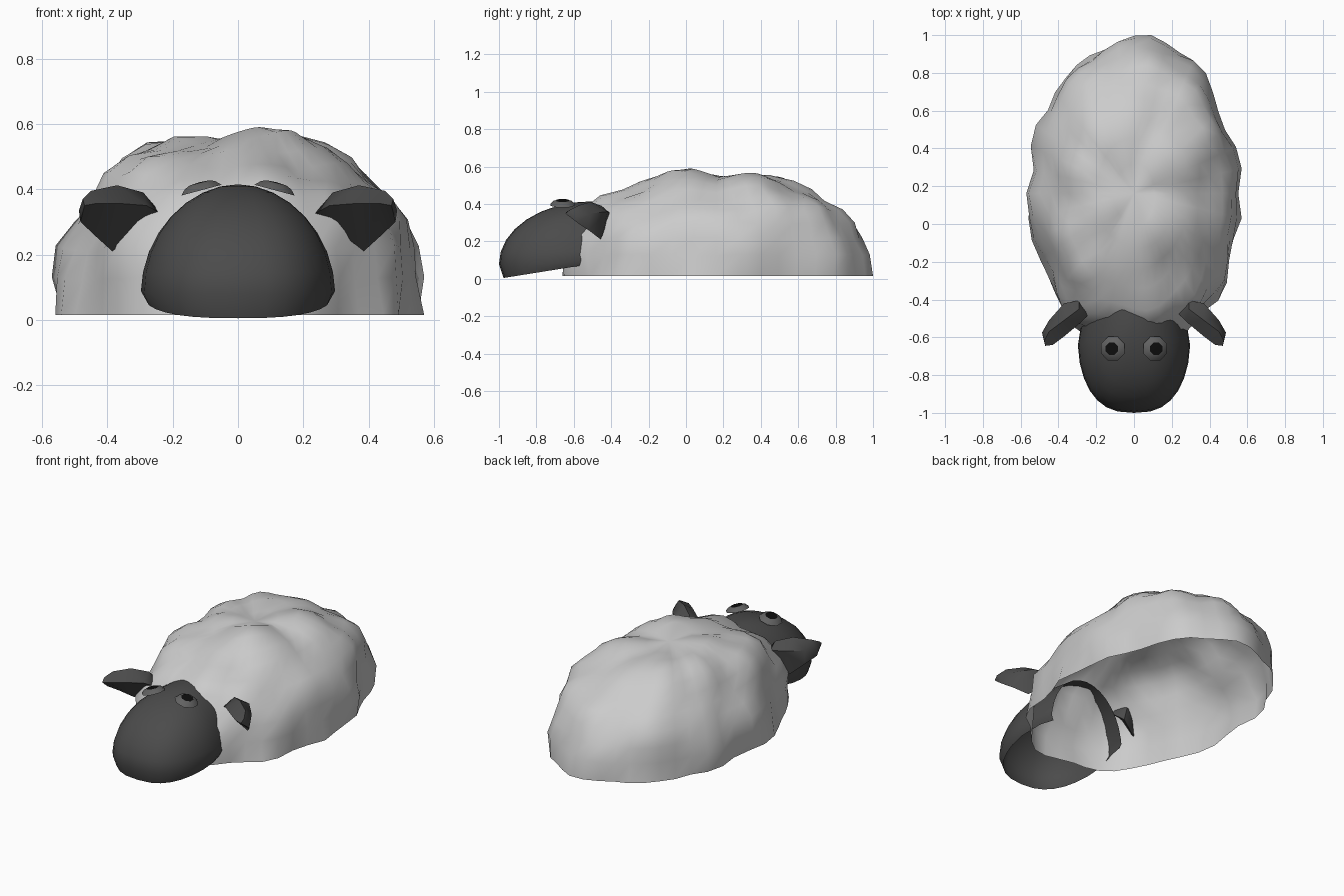
import bpy, bmesh
from math import sin, cos, pi, radians
from mathutils import Vector, Matrix, noise

if "Cube" in bpy.data.objects:
    bpy.data.objects.remove(bpy.data.objects["Cube"])


def material(name, g):
    m = bpy.data.materials.new(name)
    m.diffuse_color = (g, g, g, 1)
    m.use_nodes = True
    m.node_tree.nodes["Principled BSDF"].inputs["Base Color"].default_value = m.diffuse_color
    return m


DARK = material("dark_face", 0.07)
RING = material("eye_grey", 0.12)
BLACK = material("pupil_black", 0.004)


def spow(v, e):
    return (1 if v >= 0 else -1) * abs(v) ** e


def grid_object(name, rows, wrap=False, mat=None, flip=False, angle=60):
    """Skin a grid of points; coincident points collapse into poles."""
    bm = bmesh.new()
    vs = [[bm.verts.new(p) for p in row] for row in rows]
    n = len(rows[0])
    for a, b in zip(vs, vs[1:]):
        for i in range(n if wrap else n - 1):
            j = (i + 1) % n
            bm.faces.new((a[i], a[j], b[j], b[i]))
    bmesh.ops.remove_doubles(bm, verts=bm.verts, dist=0.0005)
    if flip:
        bmesh.ops.reverse_faces(bm, faces=bm.faces)
    me = bpy.data.meshes.new(name)
    bm.to_mesh(me)
    bm.free()
    ob = bpy.data.objects.new(name, me)
    bpy.context.collection.objects.link(ob)
    if mat:
        me.materials.append(mat)
    bpy.ops.object.select_all(action='DESELECT')
    ob.select_set(True)
    bpy.context.view_layer.objects.active = ob
    bpy.ops.object.shade_smooth_by_angle(angle=radians(angle))
    return ob


# Woolly body: hollow dome with lumpy fleece, open underneath
rows = []
LEVELS, SEG = 10, 44
for k in range(LEVELS + 1):
    t = pi / 2 * k / LEVELS
    s = 0 if k == LEVELS else cos(t) ** (2 / 2.3)
    h = sin(t) ** (2 / 2.3)
    row = []
    for i in range(SEG):
        a = 2 * pi * i / SEG
        p = Vector((0.55 * s * spow(cos(a), 2 / 2.1),
                    0.81 * s * spow(sin(a), 2 / 2.1), 0.56 * h))
        d = noise.voronoi(p * 3.6 + Vector((3.1, 1.7, 0.4)))[0][0]
        row.append(p + p.normalized() * 0.10 * (0.35 - d))
        if k == 0:
            row[-1].z = 0
    rows.append(row)
pts = [p for r in rows for p in r]
lo = [min(p[c] for p in pts) for c in range(3)]
hi = [max(p[c] for p in pts) for c in range(3)]
want_lo, want_hi = (-0.57, -0.66, 0.015), (0.57, 1.0, 0.59)
for p in pts:
    for c in range(3):
        f = (p[c] - lo[c]) / (hi[c] - lo[c])
        p[c] = want_lo[c] + f * (want_hi[c] - want_lo[c])
grid_object("fleece_body", rows, wrap=True)

# Head: half dome reaching back into the fleece, open below and behind
rows = []
N = 16
for k in range(-1, 9):
    t = pi / 2 * max(k, 0) / 8
    s = 0.95 if k < 0 else (0 if k == 8 else cos(t))
    row = []
    for i in range(N + 1):
        a = -pi * i / N
        x = 0.305 * s * spow(cos(a), 2 / 2.6)
        y = -0.5 + 0.5 * s * spow(sin(a), 2 / 2.6)
        x *= 1 - 0.1 * max(0, (y + 0.66) / 0.16)
        rim = 0.005 + 0.16 * max(0, y + 0.975)
        z = rim if k < 0 else max(0.08 + 0.335 * sin(t), rim + 0.03)
        row.append(Vector((x, y, z)))
    back = [Vector((e.x * 0.92, -0.41, e.z - 0.005)) for e in (row[0], row[-1])]
    rows.append([back[0]] + row + [back[1]])
grid_object("head", rows, mat=DARK, flip=True)

# Ears: drooping leaf shapes; each row is front rim, top, back, lower rim
base, tip = (0.235, -0.475, 0.325), (0.48, -0.605, 0.335)
EAR = [
    [base] * 4,
    [(0.28, -0.52, 0.35), (0.29, -0.45, 0.39), (0.29, -0.405, 0.35), (0.29, -0.43, 0.285)],
    [(0.37, -0.595, 0.357), (0.37, -0.51, 0.412), (0.37, -0.42, 0.36), (0.385, -0.455, 0.21)],
    [(0.43, -0.64, 0.357), (0.45, -0.57, 0.395), (0.45, -0.51, 0.35), (0.44, -0.52, 0.26)],
    [(0.47, -0.645, 0.35), (0.475, -0.62, 0.37), (0.487, -0.575, 0.335), (0.482, -0.58, 0.30)],
    [tip] * 4,
]

for side, label in ((1, "right"), (-1, "left")):
    grid_object(label + "_ear", [[(side * x, y, z) for x, y, z in r] for r in EAR],
                wrap=True, mat=DARK, flip=side > 0, angle=50)

    # Eyes: shallow eight-sided domes tilted outwards, with a black pupil
    place = Matrix.Translation((side * 0.112, -0.66, 0.397)) @ Matrix.Rotation(side * radians(15), 4, 'Y')

    def ring(r, h):
        return [place @ Vector((r * cos(pi / 8 + i * pi / 4), r * sin(pi / 8 + i * pi / 4), h))
                for i in range(8)]

    grid_object(label + "_eye", [ring(0.069, 0), ring(0.052, 0.016), ring(0.034, 0.023)],
                wrap=True, mat=RING)
    grid_object(label + "_pupil", [ring(0.036, 0.023), ring(0, 0.025)], wrap=True, mat=BLACK)
